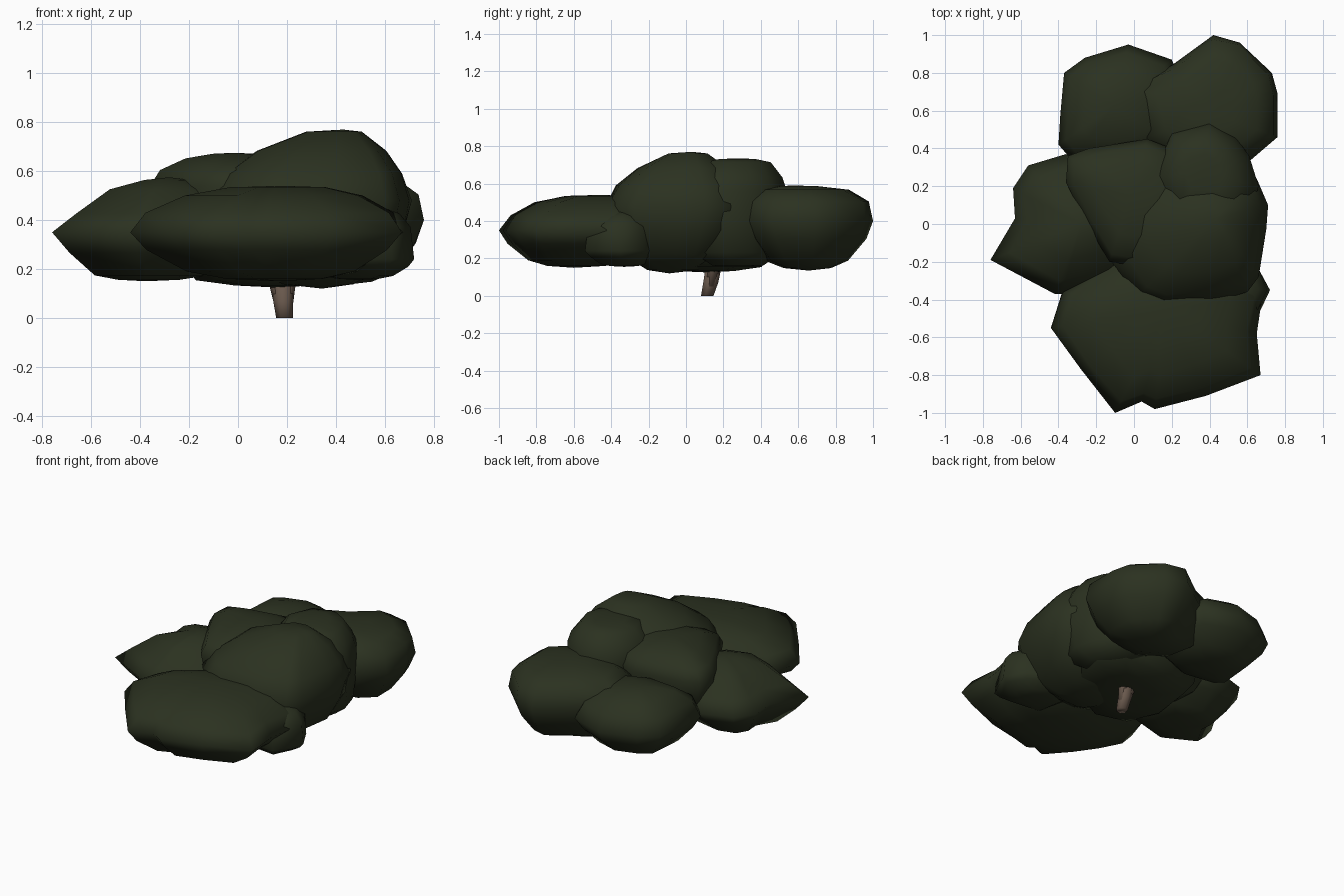
import bpy, bmesh, random
from mathutils import Vector

if "Cube" in bpy.data.objects:
    bpy.data.objects.remove(bpy.data.objects["Cube"])

random.seed(4)


def material(name, rgb):
    m = bpy.data.materials.new(name)
    m.diffuse_color = (*rgb, 1)
    m.use_nodes = True
    m.node_tree.nodes["Principled BSDF"].inputs["Base Color"].default_value = m.diffuse_color
    return m


leaf_green = material("dark leaf green", (0.024, 0.031, 0.0145))
bark_brown = material("bark brown", (0.14, 0.098, 0.073))

# (scale of outline, fraction of height) from widest ring to cap
DOME = [(0.87, 0.48), (0.57, 0.83), (0.25, 0.97)]
UNDER = [(0.88, 0.36), (0.62, 0.80), (0.35, 0.95)]
CONE = [(0.80, 0.34), (0.50, 0.78), (0.22, 0.95)]
STEEP = [(0.95, 0.55), (0.68, 0.88), (0.30, 0.98)]


def finish(name, bm, mat):
    bmesh.ops.recalc_face_normals(bm, faces=bm.faces)
    me = bpy.data.meshes.new(name)
    bm.to_mesh(me)
    bm.free()
    me.materials.append(mat)
    for p in me.polygons:
        p.use_smooth = True
    ob = bpy.data.objects.new(name, me)
    bpy.context.collection.objects.link(ob)
    return ob


def skin(bm, rings):
    n = len(rings[0])
    for a, b in zip(rings, rings[1:]):
        for i in range(n):
            j = (i + 1) % n
            bm.faces.new((a[i], a[j], b[j], b[i]))


def clump(name, outline, low, mid, high, peak=None, dome=DOME, under=UNDER, wobble=0.02):
    """Lumpy pillow of leaves: a plan outline domed upwards and downwards."""
    bm = bmesh.new()
    pts = [Vector(p) for p in outline]
    centre = sum(pts, Vector((0, 0))) / len(pts)
    top = Vector(peak) if peak else centre
    levels = [(s, low - mid, f, centre) for s, f in reversed(under)]
    levels += [(1, 0, 0, centre)] + [(s, high - mid, f, top) for s, f in dome]
    rings = []
    for s, h, f, c in levels:
        ring = []
        for p in pts:
            k = s * (1 + random.uniform(-wobble, wobble)) if s < 1 else 1
            q = c + (p - c) * k
            ring.append(bm.verts.new((q.x, q.y, mid + h * f)))
        rings.append(ring)
    skin(bm, rings)
    for ring, c, z in ((rings[0], centre, low), (rings[-1], top, high)):
        tip = bm.verts.new((c.x, c.y, z))
        for i in range(len(ring)):
            bm.faces.new((ring[i], ring[(i + 1) % len(ring)], tip))
    return finish(name, bm, leaf_green)


def limb(name, stations, sides=7):
    """Tapered tube through (point, radius) stations."""
    bm = bmesh.new()
    rings = []
    for p, r in stations:
        made = bmesh.ops.create_circle(bm, segments=sides, radius=r)["verts"]
        bmesh.ops.translate(bm, verts=made, vec=p)
        rings.append(made)
    skin(bm, rings)
    bm.faces.new(rings[0])
    bm.faces.new(rings[-1])
    return finish(name, bm, bark_brown)


# Spreading lower clumps
clump("back_left_leaves",
      [(-.40, .42), (-.39, .58), (-.37, .80), (-.26, .88), (-.03, .95), (.20, .87),
       (.27, .70), (.25, .40), (0, .30), (-.33, .34)], .16, .36, .56)
clump("back_right_leaves",
      [(-.03, .73), (.20, .84), (.42, 1.0), (.56, .96), (.73, .80), (.76, .69),
       (.76, .46), (.62, .34), (.30, .28), (.04, .45)], .135, .40, .59,
      peak=(.43, .58), dome=STEEP)
clump("left_leaves",
      [(-.76, -.19), (-.63, .03), (-.64, .19), (-.56, .31), (-.36, .37), (0, .30),
       (.08, -.10), (-.10, -.30), (-.38, -.37), (-.42, -.37)], .15, .35, .575,
      peak=(-.28, .0), dome=CONE, under=[(.80, .42), (.55, .88), (.3, .97)])
clump("front_leaves",
      [(-.44, -.55), (-.38, -.36), (-.10, -.18), (.30, -.12), (.64, -.24), (.68, -.38),
       (.65, -.58), (.67, -.80), (.38, -.91), (.11, -.98), (.04, -.94), (-.10, -1.0),
       (-.28, -.77)], .15, .35, .54, peak=(.18, -.45),
      dome=[(.90, .42), (.65, .79), (.35, .97)])
# Low corner on the right, merging up into the front clump
clump("right_corner_leaves",
      [(.30, -.50), (.63, -.54), (.72, -.35), (.65, -.22), (.40, -.12), (.25, -.25)],
      .155, .24, .46, dome=[(.94, .6), (.75, .85), (.4, .97)])

# Raised crown
clump("crown_left_leaves",
      [(-.36, .22), (-.35, .36), (-.24, .40), (.07, .45), (.20, .40), (.40, .10),
       (.20, -.20), (0, -.22), (-.13, -.20), (-.25, 0)], .14, .54, .675, peak=(-.02, .15))
clump("crown_right_leaves",
      [(-.13, .05), (-.12, -.20), (.02, -.38), (.14, -.43), (.40, -.42), (.60, -.36),
       (.66, -.28), (.70, -.03), (.71, .10), (.65, .24), (.40, .34), (.10, .30)],
      .12, .48, .77, peak=(.43, .03),
      dome=[(.87, .38), (.62, .70), (.27, .97)], under=[(.93, .35), (.72, .72), (.35, .95)])
clump("crown_back_leaves",
      [(.10, .25), (.20, .48), (.40, .54), (.54, .46), (.61, .36), (.66, .20),
       (.60, 0), (.20, 0)], .15, .56, .735, peak=(.36, .28),
      dome=[(.90, .42), (.66, .88), (.35, .98)], under=[(.97, .4), (.88, .8), (.5, .97)])
# Flat middle mass closing the gap around the trunk
clump("under_leaves",
      [(-.25, 0), (-.20, .35), (.10, .48), (.45, .46), (.60, .30), (.50, -.10),
       (.10, -.32), (-.15, -.25)], .125, .32, .45, under=[(.93, .5), (.80, .85), (.40, .96)])

# Leaning trunk that forks inside the leaves
limb("trunk", [((.19, .112, 0), .035), ((.185, .13, .07), .042), ((.18, .15, .18), .046)])
limb("left_branch", [((.178, .13, .05), .03), ((.155, .148, .15), .032), ((.05, .15, .32), .02)])
limb("right_branch", [((.195, .13, .05), .03), ((.208, .148, .15), .03), ((.30, .18, .32), .02)])
